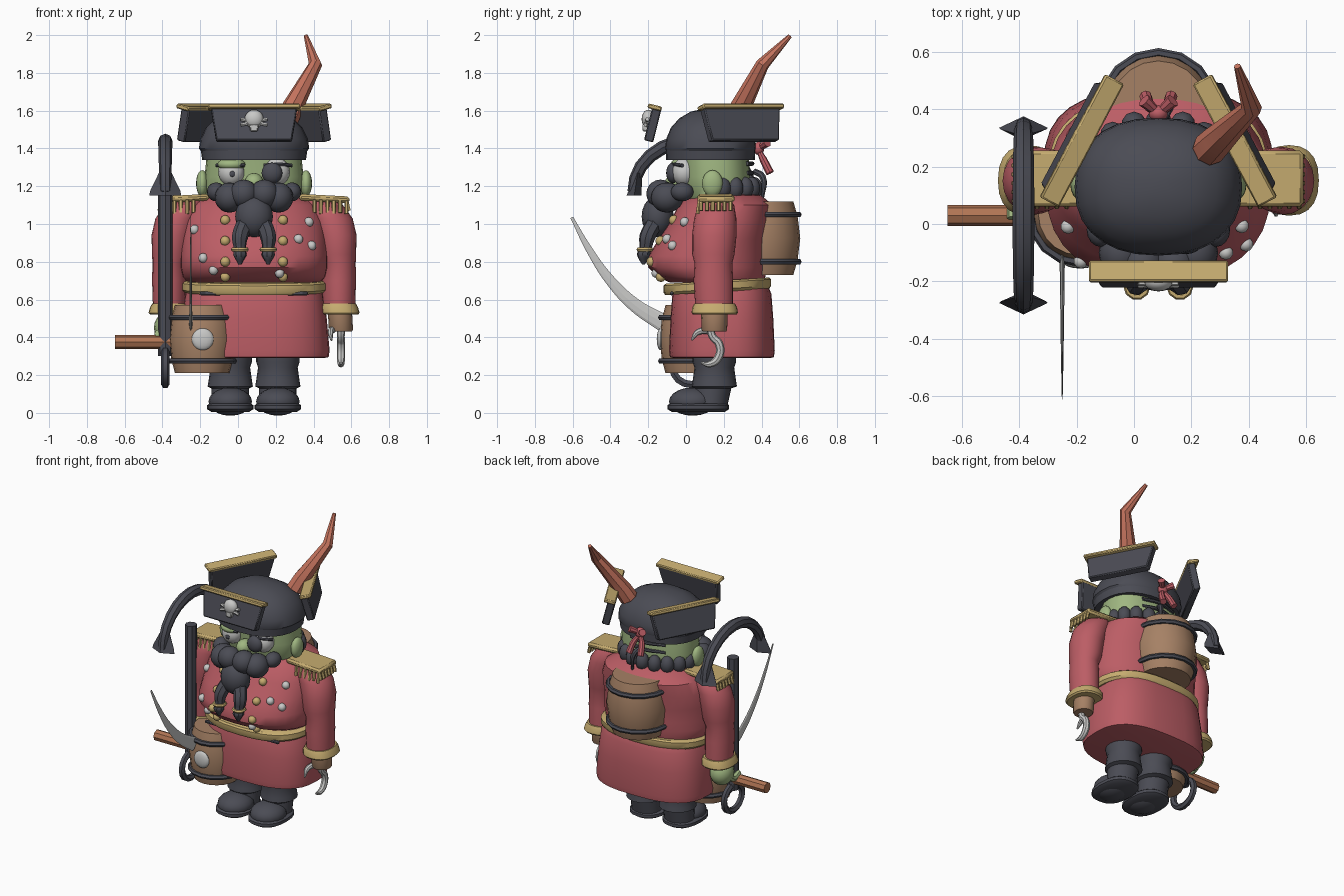
import bpy, bmesh, math
from math import cos, sin, pi, radians
from mathutils import Vector, Matrix

if "Cube" in bpy.data.objects:
    bpy.data.objects.remove(bpy.data.objects["Cube"])

C = 0.085  # body centre line


def material(name, r, g, b):
    m = bpy.data.materials.new(name)
    m.use_nodes = True
    m.diffuse_color = (r, g, b, 1)
    m.node_tree.nodes["Principled BSDF"].inputs["Base Color"].default_value = (r, g, b, 1)
    return m


RED = material("coat red", .50, .11, .13)
DARK = material("charcoal", .07, .072, .09)
GOLD = material("gold", .56, .41, .16)
GREEN = material("skin green", .35, .47, .22)
WOOD = material("wood brown", .38, .22, .13)
HANDLE = material("handle brown", .44, .18, .09)
HORN = material("horn orange", .55, .17, .11)
SILVER = material("silver", .58, .58, .57)
parts = []


def finish(name, bm, mat):
    bmesh.ops.recalc_face_normals(bm, faces=bm.faces)
    me = bpy.data.meshes.new(name)
    bm.to_mesh(me)
    bm.free()
    me.materials.append(mat)
    ob = bpy.data.objects.new(name, me)
    bpy.context.collection.objects.link(ob)
    parts.append(ob)
    return ob


def loft(name, mat, rows, n=28, power=2.0, slope=0.0):
    """Stack of rounded rings; each row is z, cx, cy, rx, ry."""
    bm = bmesh.new()
    rings = []
    for z, cx, cy, rx, ry in rows:
        ring = []
        for i in range(n):
            c, s = cos(2 * pi * i / n), sin(2 * pi * i / n)
            x = cx + rx * math.copysign(abs(c) ** (2 / power), c)
            y = cy + ry * math.copysign(abs(s) ** (2 / power), s)
            ring.append(bm.verts.new((x, y, z + slope * (y - cy))))
        rings.append(ring)
    for a, b in zip(rings, rings[1:]):
        for i in range(n):
            j = (i + 1) % n
            bm.faces.new((a[i], a[j], b[j], b[i]))
    bm.faces.new(rings[0])
    bm.faces.new(rings[-1])
    return finish(name, bm, mat)


def ball(name, mat, loc, r, seg=16):
    r = Vector((r, r, r)) if isinstance(r, float) else Vector(r)
    bm = bmesh.new()
    bmesh.ops.create_uvsphere(bm, u_segments=seg, v_segments=seg // 2 + 2, radius=1)
    bmesh.ops.transform(bm, verts=bm.verts, matrix=Matrix.Translation(loc) @ Matrix.Diagonal(r.to_4d()))
    return finish(name, bm, mat)


def box(name, mat, size, matrix, taper=1.0, bevel=0.006):
    bm = bmesh.new()
    bmesh.ops.create_cube(bm, size=1)
    for v in bm.verts:
        k = taper if v.co.z < 0 else 1
        v.co = Vector((v.co.x * size[0] * k, v.co.y * size[1], v.co.z * size[2]))
    bmesh.ops.bevel(bm, geom=bm.edges[:], offset=bevel, segments=1, affect='EDGES')
    bmesh.ops.transform(bm, verts=bm.verts, matrix=matrix)
    return finish(name, bm, mat)


def tube(name, mat, points, radii, smooth=True, sides=2, cyclic=False):
    """Swept round rod whose radius changes along the path."""
    cu = bpy.data.curves.new(name, 'CURVE')
    cu.dimensions = '3D'
    cu.bevel_depth, cu.bevel_resolution, cu.use_fill_caps = 1, sides, True
    sp = cu.splines.new('BEZIER' if smooth else 'POLY')
    pts = sp.bezier_points if smooth else sp.points
    pts.add(len(points) - 1)
    for i, (p, co) in enumerate(zip(pts, points)):
        p.radius = radii if isinstance(radii, float) else radii[i]
        if smooth:
            p.co = co
            p.handle_left_type = p.handle_right_type = 'AUTO'
        else:
            p.co = (*co, 1)
    sp.use_cyclic_u = cyclic
    sp.resolution_u = 6
    cu.materials.append(mat)
    ob = bpy.data.objects.new(name, cu)
    bpy.context.collection.objects.link(ob)
    parts.append(ob)
    return ob


def ring_points(cx, cy, z, r, n=16):
    return [(cx + r * cos(2 * pi * i / n), cy + r * sin(2 * pi * i / n), z) for i in range(n)]


def barrel(name, cx, cy, z0, z1, r):
    h = z1 - z0
    rows = [(z0 + h * t, cx, cy, r * k, r * k)
            for t, k in ((0, .82), (.2, .93), (.5, 1), (.8, .93), (1, .82))]
    loft(name, WOOD, rows, 20)
    for t in (.18, .82):
        tube(name + "_hoop", DARK, ring_points(cx, cy, z0 + h * t, r * .96), .016, False, 1, True)


# Coat: skirt, belt and overhanging chest
loft("coat_skirt", RED, [(.29, C, .19, .37, .255), (.295, C, .19, .395, .275), (.33, C, .19, .40, .28),
                         (.5, C, .19, .385, .272), (.63, C, .19, .365, .262), (.66, C, .19, .35, .25)], 32, 2.7)
loft("belt", GOLD, [(.64, C, .165, .37, .275), (.655, C, .165, .385, .285),
                    (.69, C, .165, .385, .285), (.70, C, .165, .37, .275)], 32, 2.5, .06)
torso = loft("coat_chest", RED, [
    (.69, C, .165, .35, .25), (.72, C, .135, .38, .285), (.77, C, .115, .39, .315), (.83, C, .115, .39, .315),
    (.92, C, .145, .385, .29), (1.02, C, .185, .375, .265), (1.1, C, .21, .34, .25),
    (1.15, C, .21, .25, .19), (1.17, C, .2, .15, .12)], 32, 2.3)
bpy.context.view_layer.update()


def stud(name, mat, x, z, r):
    hit, loc, _, _ = torso.ray_cast((x, -1, z), (0, 1, 0))
    if hit:
        ball(name, mat, loc, r, 10)


for z in (.72, .80, .91, 1.02):
    for s in (-1, 1):
        stud("coat_button", GOLD, C + .153 * s, z, .027)
for x, z in ((.375, 1.01), (.32, .92), (.39, .885), (-.185, .82), (-.13, .755), (-.23, .97), (.22, .74)):
    stud("silver_stud", SILVER, x, z, .026)
for s in (-1, 1):
    box("pocket_flap", DARK, (.11, .02, .02), Matrix.Translation((C + .23 * s, -.075, .632)))

for s in (-1, 1):
    # Boots
    bx = C + .126 * s
    loft("boot_sole", DARK, [(.005, bx, .065, .1, .14), (.02, bx, .065, .123, .163), (.04, bx, .065, .123, .163),
                             (.05, bx, .065, .11, .15)], 20, 2.4)
    ball("boot_toe", DARK, (bx, .035, .06), (.115, .125, .075))
    loft("boot_leg", DARK, [(.04, bx, .13, .1, .09), (.13, bx, .14, .1, .1), (.14, bx, .15, .12, .12),
                            (.17, bx, .15, .115, .115), (.24, bx, .15, .105, .105), (.27, bx, .15, .115, .115),
                            (.32, bx, .15, .115, .115)], 20)
    # Sleeves with cuffs
    ax = C + .45 * s
    loft("sleeve", RED, [(.55, ax, .15, .085, .1), (.7, ax, .145, .09, .105), (.79, ax, .145, .088, .1),
                         (.84, ax - .01 * s, .145, .1, .112), (.94, ax - .015 * s, .15, .108, .118),
                         (1.03, ax - .04 * s, .155, .112, .112), (1.1, ax - .08 * s, .16, .1, .095),
                         (1.135, ax - .11 * s, .165, .06, .06)], 20)
    loft("cuff", GOLD, [(.52, ax + .005 * s, .152, .095, .115), (.53, ax + .005 * s, .152, .104, .123),
                        (.56, ax, .152, .1, .118), (.578, ax, .152, .09, .108)], 20, 2.4)
    # Epaulettes with hanging fringe
    box("epaulette", GOLD, (.265, .195, .035), Matrix.Translation((C + .372 * s, .158, 1.135))
        @ Matrix.Rotation(radians(3 * s), 4, 'Y'), bevel=.012)
    for i in range(6):
        x = C + s * (.32 + .034 * i)
        tube("fringe", GOLD, [(x, .072, 1.125), (x, .062, 1.06 - .006 * (i % 2))], .011, False, 1)
        y = .08 + .031 * i
        tube("fringe", GOLD, [(C + .49 * s, y, 1.125), (C + .502 * s, y, 1.07)], .011, False, 1)

# Left wrist stump with hook, right green hand
loft("wrist", WOOD, [(.43, .545, .15, .058, .062), (.44, .545, .15, .064, .068), (.53, .54, .15, .064, .07)], 16)
tube("hook", SILVER, [(.545, .13, .44), (.545, .14, .405), (.545, .175, .365), (.545, .172, .295),
                      (.545, .125, .258), (.545, .08, .265)], [.022, .02, .022, .022, .018, .006])
tube("hook_prong", SILVER, [(.5, .12, .44), (.49, .06, .425), (.495, .03, .385)], [.02, .016, .006])
ball("right_hand", GREEN, (-.37, .13, .45), (.075, .085, .085))
for i in range(4):
    tube("finger", GREEN, [(-.42 + .035 * i, .13, .43), (-.42 + .035 * i, .08, .4), (-.42 + .035 * i, .02, .42)], .022)

# Head, ears and eyes
loft("head", GREEN, [(1.1, C, .16, .2, .14), (1.15, C, .16, .255, .175), (1.25, C, .16, .262, .18),
                     (1.37, C, .15, .25, .18)], 24, 2.3)
for s in (-1, 1):
    ball("ear", GREEN, (C + .275 * s, .14, 1.215), (.032, .055, .07))
    ball("eye", SILVER, (C + .12 * s, -.01, 1.275), (.07, .065, .075))
    tube("brow", DARK, [(C + .05 * s, -.055, 1.31), (C + .13 * s, -.06, 1.315), (C + .2 * s, -.02, 1.31)], .01)
ball("eyelid", GREEN, (C - .12, -.02, 1.315), (.075, .062, .035))
ball("eye_pupil", DARK, (C - .115, -.072, 1.265), (.016, .008, .016), 10)
ball("eye_patch", DARK, (.18, -.07, 1.27), (.055, .035, .055))
ball("nose", GREEN, (C, -.05, 1.22), (.05, .06, .05))

# Beard, moustache lobes and two ringed braids
for s in (-1, 1):
    ball("moustache", DARK, (C + .13 * s, -.10, 1.14), (.078, .085, .08))
    ball("moustache_inner", DARK, (C + .055 * s, -.135, 1.16), (.075, .075, .075))
    ball("whisker", DARK, (C + .2 * s, -.02, 1.17), (.05, .06, .05))
    x = C + .075 * s
    tube("beard_braid", DARK, [(C + .05 * s, -.17, 1.0), (x, -.205, .93), (x, -.215, .87), (x, -.225, .835),
                               (x, -.225, .785)], [.045, .043, .032, .036, .008])
    tube("braid_ring", GOLD, ring_points(x, -.218, .865, .036, 10), .011, False, 1, True)
ball("beard", DARK, (C, -.15, 1.04), (.1, .085, .11))

# Curled hair around the back of the neck, tail and ribbon
for i in range(9):
    a = pi * (.04 + .92 * i / 8)
    ball("hair_curl", DARK, (C + .24 * cos(a), .17 + .19 * sin(a), 1.19), (.045, .045, .06), 10)
tube("hair_tail", DARK, [(.1, .36, 1.28), (.12, .405, 1.25), (.13, .405, 1.13)], [.015, .018, .008])
for z in (1.27, 1.32):
    tube("hair_strand", DARK, [(-.06, .31, z), (C, .35, z), (.2, .32, z)], .012)
ball("ribbon_knot", RED, (C, .385, 1.40), (.035, .03, .035), 10)
for s in (-1, 1):
    tube("ribbon_tail", RED, [(C, .385, 1.39), (C + .03 * s, .41, 1.34), (C + .045 * s, .445, 1.27)], [.012, .02, .022])
    tube("ribbon_loop", RED, [(C, .385, 1.4), (C + .05 * s, .43, 1.43)], [.014, .024], False)

# Hat: band, dome and three upturned flaps with gold trim
loft("hat_band", DARK, [(1.34, C, .13, .275, .235), (1.41, C, .13, .285, .238)], 28, 2.3)
loft("hat_dome", DARK, [(1.385, C, .13, .28, .235), (1.40, C, .13, .292, .24), (1.45, C, .13, .285, .235),
                        (1.51, C, .13, .255, .21), (1.56, C, .13, .205, .165), (1.595, C, .13, .13, .105),
                        (1.61, C, .13, .04, .035)], 28, 2.3)
for name, x, y, yaw in (("front", C, -.175, 0), ("left", C + .275, .295, 118), ("right", C - .275, .295, -118)):
    place = (Matrix.Translation((x, y, 1.53)) @ Matrix.Rotation(radians(yaw), 4, 'Z')
             @ Matrix.Rotation(radians(-14), 4, 'X'))
    box(name + "_hat_flap", DARK, (.46, .05, .19), place, .87)
    box(name + "_hat_trim", GOLD, (.485, .075, .025), place @ Matrix.Translation((0, -.012, .087)))
ball("skull_badge", SILVER, (C, -.2, 1.555), (.05, .035, .05))
box("skull_jaw", SILVER, (.05, .035, .04), Matrix.Translation((C, -.212, 1.51)), .8)
for s in (-1, 1):
    tube("badge_bone", SILVER, [(C - .07 * s, -.215, 1.525), (C + .07 * s, -.205, 1.555)], .01, False, 1)

# Bent horn
tube("horn", HORN, [(.26, .26, 1.55), (.29, .29, 1.62), (.41, .405, 1.845), (.36, .55, 1.995)],
     [.06, .056, .036, .012], False)

# Barrel on the back and barrel mallet in the right hand
barrel("back_barrel", C, .40, .73, 1.12, .205)
barrel("mallet_barrel", -.19, .035, .21, .57, .175)
tube("mallet_handle", HANDLE, [(-.65, .03, .375), (-.2, .03, .375)], .037, False)
ball("mallet_badge", SILVER, (-.187, -.135, .39), (.058, .02, .058))

# Upturned anchor: shaft, ring, arc and two flukes
AX, AY = -.385, .03
tube("anchor_shaft", DARK, [(AX, AY, .3), (AX, AY, 1.22)], .038, False)
tube("anchor_ring", DARK, [(AX, AY + .1 * cos(a * pi / 8), .24 + .09 * sin(a * pi / 8)) for a in range(16)],
     .022, False, 1, True)
tube("anchor_arc", DARK, [(AX, AY + .31 * cos(pi * i / 12), 1.17 + .27 * sin(pi * i / 12)) for i in range(13)],
     [.03 + .008 * sin(pi * i / 12) for i in range(13)], False)
for s in (-1, 1):
    loft("anchor_fluke", DARK, [(1.15, AX, AY + .305 * s, .085, .04), (1.175, AX, AY + .3 * s, .08, .035),
                                (1.32, AX, AY + .28 * s, .01, .02)], 4)

# Curved sabre blade, flattened sideways
blade = tube("sabre_blade", SILVER, [(0, -.605, 1.035), (0, -.51, .86), (0, -.40, .70), (0, -.27, .57), (0, -.12, .475)],
             [.008, .018, .027, .036, .046])
blade.scale.x = .2
blade.location.x = -.25

# Turn rods into meshes and smooth rounded surfaces
bpy.context.view_layer.update()
bpy.ops.object.select_all(action='DESELECT')
for ob in parts:
    ob.select_set(True)
bpy.context.view_layer.objects.active = torso
bpy.ops.object.convert(target='MESH')
bpy.ops.object.shade_smooth_by_angle(angle=radians(40))
